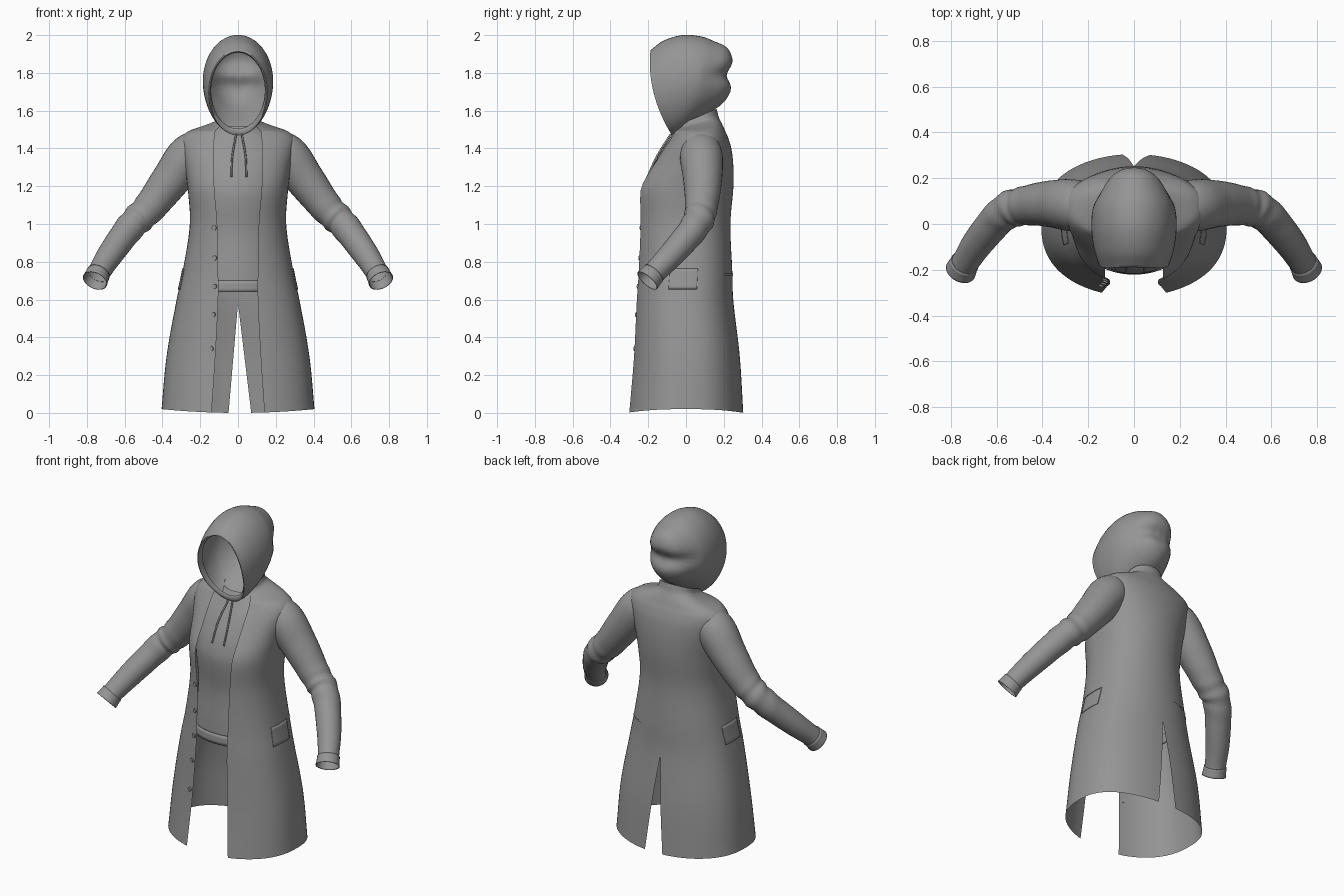
import bpy, bmesh, math
from mathutils import Vector

cube = bpy.data.objects.get("Cube")
if cube:
    bpy.data.objects.remove(cube)

grey = bpy.data.materials.new("grey cloth")
grey.use_nodes = True
COLOUR = (0.3, 0.3, 0.3, 1)
grey.diffuse_color = COLOUR
grey.node_tree.nodes["Principled BSDF"].inputs["Base Color"].default_value = COLOUR


def spline(table, t):
    """Smooth interpolation of rows keyed by their first value."""
    n = len(table)
    t = min(max(t, table[0][0]), table[-1][0])
    i = max(k for k in range(n - 1) if table[k][0] <= t)
    h = table[i + 1][0] - table[i][0]
    s = (t - table[i][0]) / h

    def slope(k, c):
        lo, hi = table[max(k - 1, 0)], table[min(k + 1, n - 1)]
        return (hi[c] - lo[c]) / (hi[0] - lo[0]) * h

    out = []
    for c in range(1, len(table[0])):
        p, q = table[i][c], table[i + 1][c]
        m, k = slope(i, c), slope(i + 1, c)
        out.append(p + s * m + s * s * (3 * (q - p) - 2 * m - k)
                   + s ** 3 * (2 * (p - q) + m + k))
    return out


def steps(lo, hi, n):
    return [lo + (hi - lo) * i / n for i in range(n + 1)]


def loft(name, sheets, closed=False, thick=0, cap=False):
    """Skin one or more sheets, each a list of point rows."""
    bm = bmesh.new()
    for rows in sheets:
        grid = [[bm.verts.new(p) for p in row] for row in rows]
        for a, b in zip(grid, grid[1:]):
            for j in range(len(a) if closed else len(a) - 1):
                k = (j + 1) % len(a)
                bm.faces.new((a[j], a[k], b[k], b[j]))
        if cap:
            bm.faces.new(grid[-1])
    bmesh.ops.remove_doubles(bm, verts=bm.verts, dist=0.0004)
    bmesh.ops.recalc_face_normals(bm, faces=bm.faces)
    mesh = bpy.data.meshes.new(name)
    bm.to_mesh(mesh)
    bm.free()
    ob = bpy.data.objects.new(name, mesh)
    bpy.context.collection.objects.link(ob)
    finish(ob)
    if thick:
        mod = ob.modifiers.new("thickness", 'SOLIDIFY')
        mod.thickness = thick


def finish(ob):
    ob.data.materials.append(grey)
    bpy.ops.object.select_all(action='DESELECT')
    ob.select_set(True)
    bpy.context.view_layer.objects.active = ob
    if ob.type == 'MESH':
        bpy.ops.object.shade_smooth_by_angle(angle=math.radians(50))


def rounded(c):
    return math.copysign(abs(c) ** 0.8, c)


# Coat: height, half width, front y, back y, half width of the front opening
COAT = [(0, .405, -.30, .305, .14), (.3, .378, -.275, .285, .12),
        (.6, .325, -.26, .25, .105), (.75, .293, -.25, .245, .105),
        (1, .255, -.24, .235, .11), (1.18, .265, -.24, .25, .125),
        (1.24, .272, -.215, .252, .127), (1.32, .285, -.165, .25, .127),
        (1.4, .302, -.115, .24, .127), (1.46, .297, -.075, .222, .125),
        (1.495, .255, -.055, .205, .12), (1.52, .175, -.04, .188, .11),
        (1.54, .12, -.025, .174, .1), (1.575, .105, 0, .162, .09)]
SLIT = 0.58


def coat_point(side, u, z, off=0):
    """Point on the coat, u running from the front edge to the back centre."""
    a, front, back, edge = spline(COAT, z)
    gap = (0.06 + 0.01 * side) * max(0, 1 - z / SLIT)
    t0 = math.asin(min(edge / a, .85))
    t = t0 + (math.pi - math.asin(gap / a) - t0) * u
    mid = (front + back) / 2
    depth = (mid - front) / rounded(math.cos(t0)) if t < math.pi / 2 else back - mid
    c, s = rounded(math.cos(t)), math.sin(t)
    y = mid - depth * c - off * c
    lift = 0.02 * s * s * max(0, 1 - z / .3)
    tilt = 0.4 * (y - .08) * max(0, (z - 1.49) / .08)
    return (side * (a + off) * s, y, z + lift + tilt)


def coat_patch(name, u0, u1, z0, z1, off, thick, sides=(-1, 1)):
    loft(name, [[[coat_point(s, u, z, off) for u in steps(u0, u1, 24)]
                 for z in steps(z0, z1, 6)] for s in sides], thick=thick)


heights = steps(0, SLIT, 14) + steps(SLIT, 1.4, 22)[1:] + steps(1.4, 1.575, 18)[1:]
loft("coat_body", [[[coat_point(s, u, z) for u in steps(0, 1, 36)]
                    for z in heights] for s in (-1, 1)])

# Coat trimmings
for side, label in ((-1, "right"), (1, "left")):
    coat_patch(label + "_pocket_flap", .35, .5, .655, .765, .005, .003, (side,))
coat_patch("back_waist_seam", .6, 1, .728, .738, .004, 0)
for z in (.34, .52, .67, .82, .98):
    p = coat_point(-1, .025, z, .003)
    bpy.ops.mesh.primitive_cylinder_add(vertices=20, radius=.013, depth=.008,
                                        location=p, rotation=(math.pi / 2, 0, -.4))
    bpy.context.object.name = "coat_button"
    finish(bpy.context.object)

# Sleeves: index, centre x y z, radius
SLEEVE = [(0, .15, .075, 1.41, .075), (1, .25, .08, 1.37, .112),
          (2, .355, .088, 1.235, .103), (3, .47, .08, 1.085, .086),
          (4, .565, .05, .99, .078), (5, .672, -.07, .845, .069),
          (6, .735, -.165, .745, .06), (7, .757, -.205, .70, .064)]


def sleeve_ring(side, t, grow=0):
    x, y, z, r = spline(SLEEVE, t)
    ahead = Vector(spline(SLEEVE, min(t + .05, 7))[:3])
    behind = Vector(spline(SLEEVE, max(t - .05, 0))[:3])
    d = (ahead - behind).normalized()
    u = d.cross(Vector((0, 1, 0))).normalized()
    v = d.cross(u)
    ring = []
    for k in range(32):
        g = math.tau * k / 32
        # folds gather around the elbow
        fold = .004 * math.sin(t * 11 + 1.5 * math.sin(g)) * math.exp(-((t - 3.6) / .6) ** 2)
        p = Vector((x, y, z)) + (r + grow + fold) * (math.cos(g) * u + math.sin(g) * v)
        ring.append((side * p.x, p.y, p.z))
    return ring


for side, label in ((-1, "right"), (1, "left")):
    loft(label + "_sleeve", [[sleeve_ring(side, t) for t in steps(0, 7, 64)]], True)
    loft(label + "_cuff", [[sleeve_ring(side, t, .004) for t in steps(6.1, 7, 6)]],
         True, .004)

# Hooded top under the coat: height, half width, front y, back y
TOP = [(.64, .24, -.215, .2), (.75, .235, -.21, .2), (.95, .22, -.2, .2),
       (1.15, .23, -.217, .21), (1.24, .235, -.2, .21), (1.32, .24, -.167, .21),
       (1.4, .245, -.123, .2), (1.46, .2, -.083, .18), (1.52, .1, -.045, .12)]


def top_ring(z, grow=0):
    a, front, back = spline(TOP, z)
    mid, depth = (front + back) / 2, (back - front) / 2 + grow
    return [((a + grow) * math.sin(g), mid - depth * rounded(math.cos(g)), z)
            for g in steps(0, math.tau, 64)[:-1]]


loft("under_top", [[top_ring(z) for z in steps(.64, 1.52, 50)]], True)
loft("under_top_hem", [[top_ring(z, .006) for z in steps(.64, .7, 3)]], True, .006)

# Hood: index, top y z, bottom y z, half width
HOOD = [(0, -.188, 1.92, -.075, 1.47, .155), (1, -.12, 1.97, -.045, 1.475, .175),
        (2, -.02, 2, 0, 1.5, .186), (3, .08, 1.993, .05, 1.54, .18),
        (4, .155, 1.965, .11, 1.58, .155), (5, .215, 1.935, .19, 1.635, .115),
        (6, .245, 1.88, .235, 1.7, .065), (7, .252, 1.805, .25, 1.785, .01)]


def hood_ring(t, shrink=0):
    ty, tz, by, bz, w = spline(HOOD, t)
    ring = []
    for k in range(48):
        g = math.tau * k / 48
        c = .5 + .5 * math.cos(g) * (1 - shrink)
        x = (w * (1 - shrink)) * math.sin(g)
        y, z = by + (ty - by) * c, bz + (tz - bz) * c
        # the rim swells forward at the cheeks
        y -= .16 * c * (1 - c) * max(0, 1 - t / 2.5)
        # hollow between the two bulges at the back
        y -= .035 * math.exp(-((z - 1.79) / .045) ** 2) * min(1, max(0, (y - .08) / .12))
        ring.append((x, y, z))
    return ring


hood_rows = [hood_ring(.5, .14), hood_ring(.2, .1), hood_ring(0, .03)]
loft("hood", [hood_rows + [hood_ring(t) for t in steps(0, 7, 42)]], True, cap=True)

# Drawstrings
for side, xs in (("right", (-.01, -.03, -.035)), ("left", (.02, .04, .045))):
    curve = bpy.data.curves.new(side + "_drawstring", 'CURVE')
    curve.dimensions = '3D'
    curve.bevel_depth = .005
    curve.use_fill_caps = True
    line = curve.splines.new('POLY')
    path = [(1.25, xs[2], -.204), (1.36, xs[1], -.153), (1.475, xs[0], -.082)]
    line.points.add(12)
    for point, z in zip(line.points, steps(1.25, 1.475, 12)):
        point.co = (*spline(path, z), z, 1)
    ob = bpy.data.objects.new(side + "_drawstring", curve)
    bpy.context.collection.objects.link(ob)
    finish(ob)
